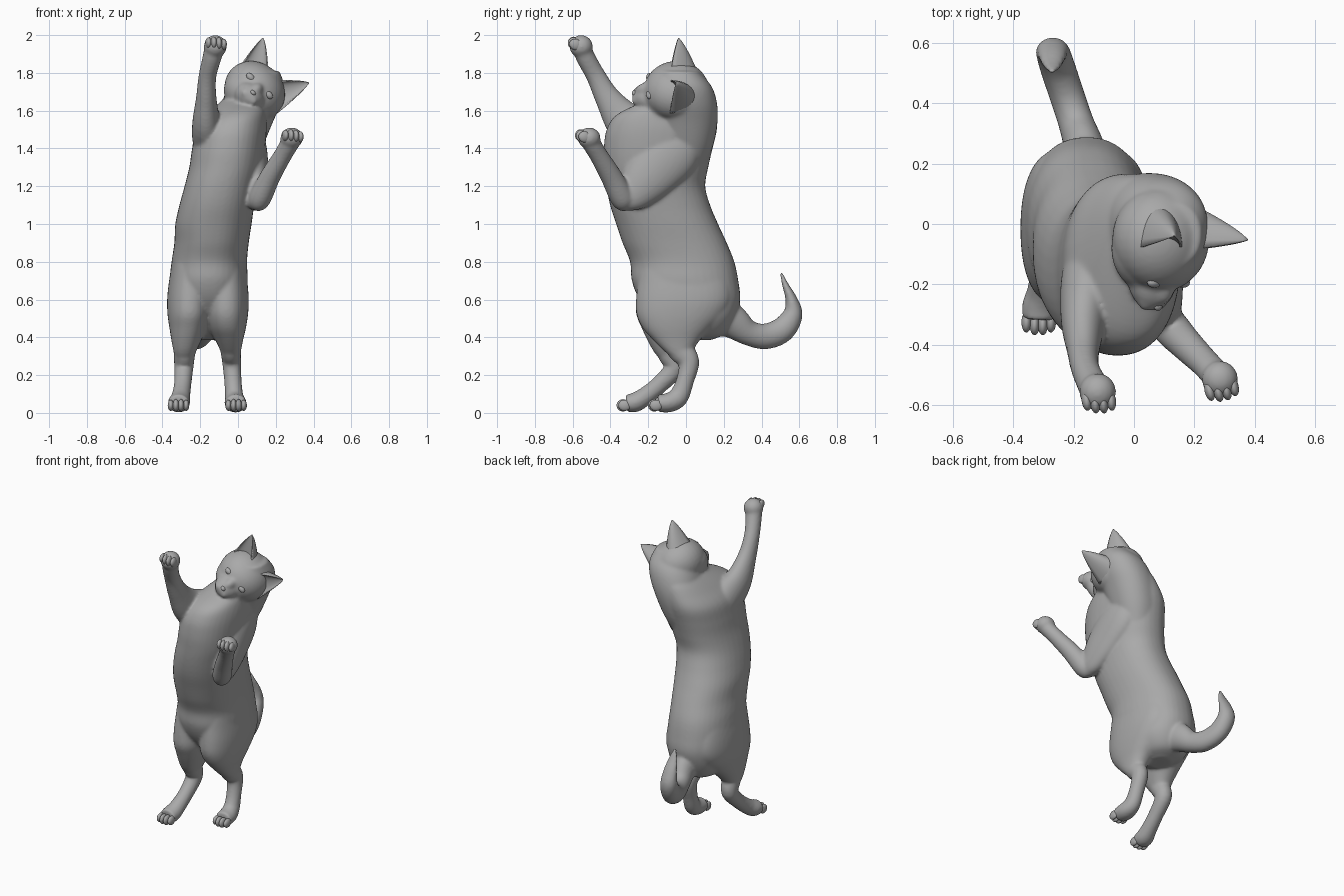
import bpy, bmesh, math
from mathutils import Vector, Matrix

cube = bpy.data.objects.get("Cube")
if cube:
    bpy.data.objects.remove(cube, do_unlink=True)

# One plain grey coat
GREY = (0.40, 0.40, 0.40, 1)
coat = bpy.data.materials.new("grey_coat")
coat.use_nodes = True
coat.diffuse_color = GREY
coat.node_tree.nodes["Principled BSDF"].inputs["Base Color"].default_value = GREY
coat.node_tree.nodes["Principled BSDF"].inputs["Roughness"].default_value = 0.8


def make_object(name, bm):
    bmesh.ops.recalc_face_normals(bm, faces=bm.faces)
    for f in bm.faces:
        f.smooth = True
    mesh = bpy.data.meshes.new(name)
    bm.to_mesh(mesh)
    bm.free()
    mesh.materials.append(coat)
    obj = bpy.data.objects.new(name, mesh)
    bpy.context.collection.objects.link(obj)
    return obj


def smooth_path(stations, steps=5):
    """Catmull-Rom interpolation of station tuples."""
    s = [Vector(p) for p in stations]
    s = [2 * s[0] - s[1]] + s + [2 * s[-1] - s[-2]]
    out = []
    for i in range(1, len(s) - 2):
        a, b, c, d = s[i - 1:i + 3]
        for k in range(steps):
            t = k / steps
            out.append(0.5 * (2 * b + (c - a) * t + (2 * a - 5 * b + 4 * c - d) * t * t
                              + (3 * b - a - 3 * c + d) * t ** 3))
    return out + [s[-2]]


def bridge(bm, rings):
    for a, b in zip(rings, rings[1:]):
        n = len(a)
        for i in range(n):
            bm.faces.new((a[i], a[(i + 1) % n], b[(i + 1) % n], b[i]))
    bm.faces.new(rings[0][::-1])
    bm.faces.new(rings[-1])


def tube(bm, stations, flat=False, sides=40):
    """Loft ovals; station = x, y, z, side radius, depth radius.
    Flat tubes keep their rings level and slightly squared."""
    path = smooth_path(stations)
    pts = [Vector(p[:3]) for p in path]
    power = 0.9 if flat else 1.0
    rings = []
    for i, p in enumerate(path):
        t = (pts[min(i + 1, len(pts) - 1)] - pts[max(i - 1, 0)]).normalized()
        if flat:
            t = Vector((0, 0, 1))
        u = (Vector((1, 0, 0)) - t * t.x).normalized()
        v = t.cross(u)
        ring = []
        for k in range(sides):
            c, s = math.cos(2 * math.pi * k / sides), math.sin(2 * math.pi * k / sides)
            c, s = (math.copysign(abs(q) ** power, q) for q in (c, s))
            ring.append(bm.verts.new(pts[i] + u * max(p[3], 0.002) * c + v * max(p[4], 0.002) * s))
        rings.append(ring)
    bridge(bm, rings)


def ball(bm, centre, radii, rot=Matrix.Identity(4)):
    m = Matrix.Translation(centre) @ rot @ Matrix.Diagonal((*radii, 1))
    bmesh.ops.create_uvsphere(bm, u_segments=32, v_segments=18, radius=1, matrix=m)


def toes(name, centre, forward, side):
    """Four toes fanned across the end of a paw."""
    bm = bmesh.new()
    f, s = Vector(forward).normalized(), Vector(side).normalized()
    rot = f.to_track_quat('Y', 'Z').to_matrix().to_4x4()
    for k in (-1.5, -0.5, 0.5, 1.5):
        c = Vector(centre) + s * k * 0.027 + f * (0.02 - 0.009 * abs(k))
        ball(bm, c, (0.0165, 0.034, 0.034 - 0.003 * abs(k)), rot)
    make_object(name, bm)


body = bmesh.new()

# Torso, from rump up to neck
tube(body, [
    (-0.16, 0.06, 0.385, 0.06, 0.07), (-0.16, 0.06, 0.42, 0.13, 0.15),
    (-0.155, 0.045, 0.50, 0.18, 0.215), (-0.157, 0.02, 0.60, 0.20, 0.267),
    (-0.155, -0.005, 0.70, 0.207, 0.282), (-0.152, -0.02, 0.80, 0.20, 0.276),
    (-0.14, -0.06, 0.90, 0.197, 0.276), (-0.13, -0.10, 1.00, 0.202, 0.27),
    (-0.112, -0.137, 1.10, 0.198, 0.265), (-0.09, -0.16, 1.20, 0.193, 0.262),
    (-0.065, -0.157, 1.30, 0.193, 0.275), (-0.05, -0.147, 1.40, 0.193, 0.288),
    (-0.035, -0.128, 1.50, 0.187, 0.292), (-0.005, -0.10, 1.58, 0.155, 0.265),
    (0.03, -0.035, 1.65, 0.12, 0.185), (0.06, 0.0, 1.70, 0.08, 0.10)], flat=True)

# Nape flowing from shoulders into the skull
tube(body, [(-0.03, -0.01, 1.30, 0.11, 0.11), (0.0, 0.005, 1.42, 0.135, 0.14),
            (0.035, 0.01, 1.54, 0.15, 0.157), (0.07, 0.0, 1.64, 0.158, 0.164),
            (0.10, -0.015, 1.73, 0.145, 0.15), (0.12, -0.04, 1.81, 0.10, 0.105)], flat=True)

# Haunches: level sections that fade into the flanks
tube(body, [(-0.082, -0.07, 0.95, 0.085, 0.15), (-0.072, -0.03, 0.82, 0.105, 0.215),
            (-0.066, -0.012, 0.70, 0.115, 0.243), (-0.062, -0.012, 0.60, 0.119, 0.252),
            (-0.061, -0.028, 0.52, 0.114, 0.233), (-0.056, -0.045, 0.45, 0.098, 0.185),
            (-0.047, -0.05, 0.39, 0.075, 0.128), (-0.039, -0.04, 0.33, 0.055, 0.078),
            (-0.034, -0.015, 0.28, 0.04, 0.045)], flat=True)
tube(body, [(-0.222, -0.07, 0.95, 0.085, 0.15), (-0.238, -0.03, 0.82, 0.105, 0.215),
            (-0.248, -0.012, 0.70, 0.117, 0.243), (-0.255, -0.012, 0.60, 0.12, 0.252),
            (-0.258, -0.03, 0.52, 0.115, 0.233), (-0.264, -0.055, 0.45, 0.099, 0.18),
            (-0.274, -0.08, 0.38, 0.078, 0.122), (-0.282, -0.09, 0.32, 0.058, 0.078),
            (-0.286, -0.08, 0.27, 0.04, 0.045)], flat=True)

# Shanks, hocks and hind feet
tube(body, [(-0.045, -0.05, 0.40, 0.06, 0.08), (-0.039, -0.03, 0.335, 0.055, 0.07),
            (-0.034, 0.015, 0.27, 0.05, 0.056), (-0.027, -0.005, 0.17, 0.046, 0.047),
            (-0.02, -0.04, 0.085, 0.049, 0.053), (-0.014, -0.09, 0.055, 0.058, 0.052),
            (-0.011, -0.15, 0.051, 0.054, 0.046)])
tube(body, [(-0.276, -0.09, 0.40, 0.06, 0.075), (-0.283, -0.085, 0.32, 0.057, 0.068),
            (-0.287, -0.06, 0.24, 0.051, 0.055), (-0.293, -0.14, 0.15, 0.046, 0.047),
            (-0.303, -0.22, 0.085, 0.05, 0.049), (-0.312, -0.27, 0.056, 0.058, 0.052),
            (-0.315, -0.315, 0.051, 0.054, 0.046)])
toes("left_hind_toes", (-0.01, -0.152, 0.04), (0, -1, 0), (1, 0, 0))
toes("right_hind_toes", (-0.315, -0.318, 0.04), (0, -1, 0), (1, 0, 0))

# Raised right foreleg
tube(body, [(-0.08, -0.02, 1.38, 0.11, 0.12), (-0.135, -0.18, 1.45, 0.105, 0.13),
            (-0.165, -0.31, 1.53, 0.078, 0.112), (-0.168, -0.41, 1.66, 0.055, 0.07),
            (-0.162, -0.475, 1.78, 0.047, 0.052), (-0.138, -0.53, 1.88, 0.05, 0.051),
            (-0.125, -0.55, 1.93, 0.054, 0.05)])
ball(body, (-0.12, -0.555, 1.94), (0.061, 0.062, 0.06))
toes("right_front_toes", (-0.117, -0.578, 1.952), (0.1, -0.8, 0.3), (1, 0, -0.1))

# Bent left foreleg: upper arm, then forearm
tube(body, [(0.03, 0.05, 1.51, 0.07, 0.07), (0.062, -0.06, 1.40, 0.088, 0.15),
            (0.085, -0.19, 1.26, 0.077, 0.137), (0.097, -0.28, 1.155, 0.06, 0.095),
            (0.10, -0.335, 1.10, 0.045, 0.045)])
tube(body, [(0.095, -0.30, 1.095, 0.035, 0.04), (0.115, -0.335, 1.135, 0.059, 0.063),
            (0.17, -0.395, 1.25, 0.054, 0.057), (0.235, -0.46, 1.36, 0.048, 0.049),
            (0.272, -0.50, 1.425, 0.05, 0.049), (0.285, -0.515, 1.45, 0.05, 0.048)])
ball(body, (0.284, -0.513, 1.455), (0.06, 0.061, 0.056))
toes("left_front_toes", (0.288, -0.538, 1.463), (0.2, -0.8, 0.25), (1, 0.2, -0.1))

# Tail with a flattened, pointed end
tube(body, [(-0.15, 0.15, 0.54, 0.09, 0.115), (-0.165, 0.25, 0.48, 0.068, 0.09),
            (-0.19, 0.33, 0.424, 0.059, 0.067), (-0.22, 0.42, 0.405, 0.058, 0.068),
            (-0.25, 0.51, 0.44, 0.058, 0.067), (-0.268, 0.565, 0.52, 0.056, 0.053),
            (-0.27, 0.558, 0.60, 0.048, 0.032), (-0.27, 0.525, 0.68, 0.032, 0.017),
            (-0.27, 0.503, 0.745, 0.01, 0.007)])

# Head, rolled toward its left; local x = lateral, y = back, z = crown
HEAD = Matrix.Translation((0.085, -0.05, 1.70)) @ Matrix.Rotation(math.radians(44), 4, 'Y')
ROLL = HEAD.to_3x3().to_4x4()


def head_ball(bm, centre, radii):
    ball(bm, HEAD @ Vector(centre), radii, ROLL)


head_ball(body, (0, 0, 0.005), (0.17, 0.174, 0.15))
head_ball(body, (0, -0.03, -0.035), (0.152, 0.152, 0.117))      # jaw and cheeks
head_ball(body, (0, -0.115, -0.035), (0.09, 0.122, 0.078))      # muzzle
head_ball(body, (0, -0.14, 0.005), (0.042, 0.078, 0.055))       # nose bridge
head_ball(body, (0, -0.135, -0.078), (0.05, 0.072, 0.044))      # chin
for s in (-1, 1):
    head_ball(body, (s * 0.026, -0.185, -0.037), (0.036, 0.053, 0.032))  # whisker pads

cat_body = make_object("cat_body", body)
remesh = cat_body.modifiers.new("blend_parts", 'REMESH')
remesh.mode = 'VOXEL'
remesh.voxel_size = 0.0085
remesh.use_smooth_shade = True
soften = cat_body.modifiers.new("soften", 'SMOOTH')
soften.factor = 0.5
soften.iterations = 10


def ear(name, base, tip, width_dir, half_width, depth):
    """Pointed shell whose hollow side faces the front."""
    bm = bmesh.new()
    base, tip, w = Vector(base), Vector(tip), Vector(width_dir).normalized()
    back = Vector((0, 1, 0))
    rings, n = [], 14
    for i in range(13):
        t = i / 12
        k = max((1 - t) ** 0.75, 0.03)
        c = base.lerp(tip, t)
        outer = [(math.pi * j / n, 1.0, 1.0) for j in range(n + 1)]
        inner = [(math.pi * j / n, 0.88, 0.25) for j in range(n, -1, -1)]
        rings.append([bm.verts.new(c + w * half_width * k * a * math.cos(q)
                                   + back * depth * k * (b * math.sin(q) - 0.3))
                      for q, a, b in outer + inner])
    bridge(bm, rings)
    make_object(name, bm)


ear("right_ear", (0.075, -0.04, 1.79), (0.133, -0.04, 1.985), (1, 0, -0.15), 0.088, 0.155)
ear("left_ear", (0.195, -0.04, 1.672), (0.376, -0.053, 1.747), (0.15, 0, -1), 0.088, 0.15)

# Eyes and nose
for side, s in (("right", -1), ("left", 1)):
    bm = bmesh.new()
    head_ball(bm, (s * 0.066, -0.144, 0.042), (0.027, 0.017, 0.018))
    make_object(side + "_eye", bm)
bm = bmesh.new()
head_ball(bm, (0, -0.22, -0.008), (0.017, 0.017, 0.012))
make_object("nose", bm)
